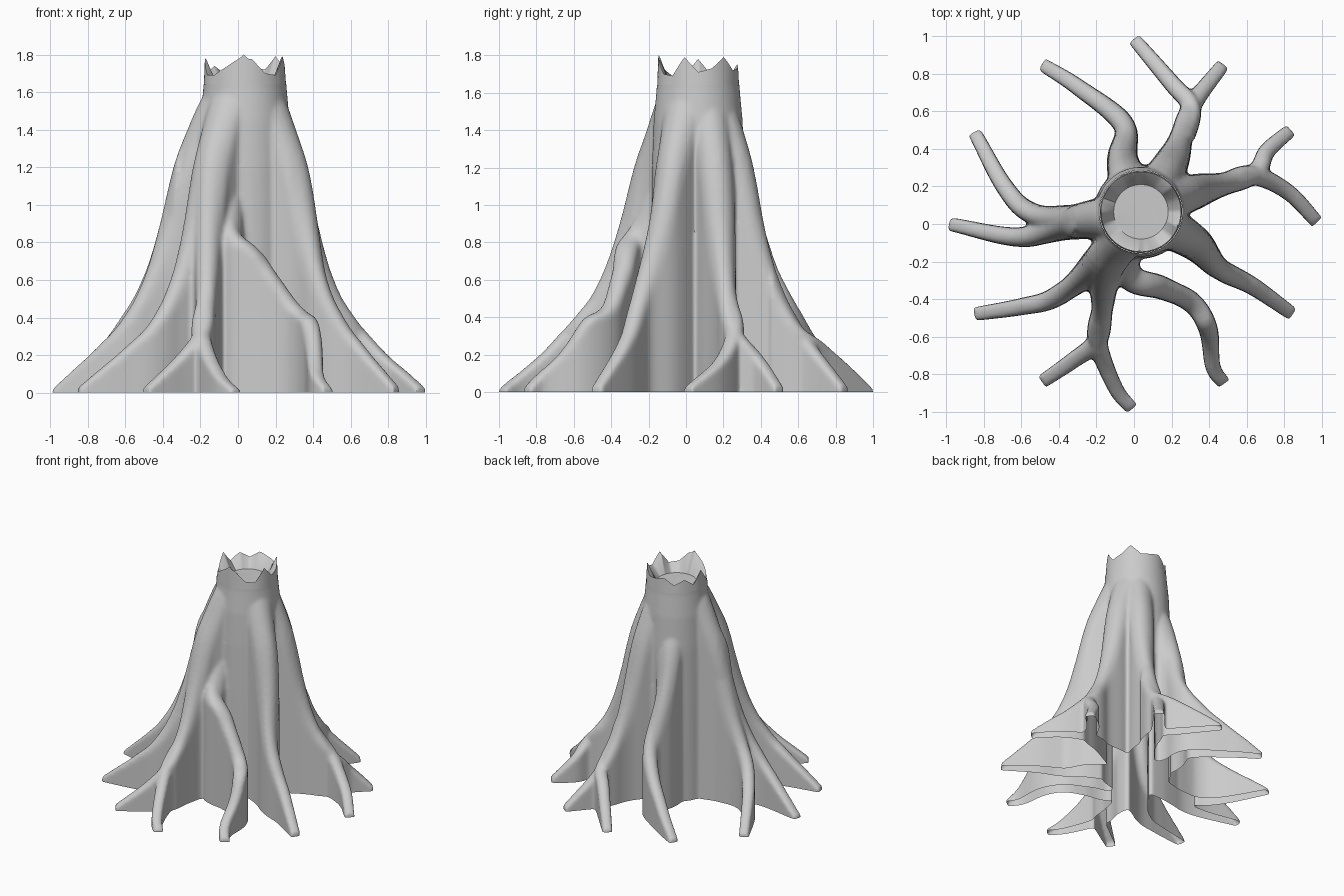
import bpy, bmesh, math
from mathutils import Vector

if "Cube" in bpy.data.objects:
    bpy.data.objects.remove(bpy.data.objects["Cube"])

CX, CY = 0.037, 0.065          # trunk axis
FLOOR = -0.1                   # solids run below ground, trimmed later

# Shared ridge profile: distance out from the trunk axis, height
PROFILE = [(0, 1.66), (.2, 1.62), (.25, 1.52), (.31, 1.37), (.365, 1.23), (.43, .92), (.495, .68), (.57, .5),
           (.67, .34), (.8, .2), (1.1, -.09)]


def lerp_table(table, x):
    for (a, za), (b, zb) in zip(table, table[1:]):
        if x <= b:
            return za + (zb - za) * (x - a) / (b - a)
    return table[-1][1]


def ridge_height(x, y, sink, hump):
    """Height from the profile; the centre drifts from trunk axis to origin outwards."""
    k = max(0, 1 - math.hypot(x, y))
    e = math.hypot(x - CX * k, y - CY * k)
    bump = hump * math.exp(-((e - .68) / .09) ** 2)
    e += sink * max(0, 1 - e) ** 2
    return bump + sum(lerp_table(PROFILE, max(0, e + d)) for d in (-.02, 0, .02)) / 3


def smooth_path(pts, sink, hump, steps=9):
    p = [Vector(q) for q in pts]
    p = [2 * p[0] - p[1]] + p + [2 * p[-1] - p[-2]]
    out = []
    for a, b, c, d in zip(p, p[1:], p[2:], p[3:]):
        for i in range(steps):
            t = i / steps
            out.append(0.5 * (2 * b + (c - a) * t + (2 * a - 5 * b + 4 * c - d) * t * t
                              + (3 * b - a - 3 * c + d) * t ** 3))
    out.append(p[-2])
    return [Vector((q.x, q.y, max(.015, ridge_height(q.x, q.y, sink, hump)))) for q in out]


def add_fin(bm, pts, sink=0, hump=0):
    """Thin wall from ground to a rounded ridge that follows the plan path."""
    path = smooth_path(pts, sink, hump)
    rings = []
    for i, p in enumerate(path):
        d = path[min(i + 1, len(path) - 1)] - path[max(i - 1, 0)]
        run = max(math.hypot(d.x, d.y), 1e-4)
        side = Vector((-d.y, d.x, 0)) / run
        slope = min(abs(d.z) / run, 4)
        w = 0.034 + 0.02 * min(p.z / .5, 1) + 0.05 * max(0, p.z - .6)
        drop = w * math.sqrt(.3 + slope ** 2) * min(1, .4 + 2 * p.z)
        ring = [p + side * w * 1.05 + Vector((0, 0, FLOOR - p.z))]
        for k in range(9):
            a = math.pi * k / 8
            q = p + side * w * math.cos(a)
            ring.append(Vector((q.x, q.y, max(p.z - drop * (1 - math.sin(a)), FLOOR + .02))))
        ring.append(p - side * w * 1.05 + Vector((0, 0, FLOOR - p.z)))
        rings.append([bm.verts.new(v) for v in ring])
    n = len(rings[0])
    faces = [bm.faces.new((r[j], r[(j + 1) % n], s[(j + 1) % n], s[j]))
             for r, s in zip(rings, rings[1:]) for j in range(n)]
    faces += [bm.faces.new(rings[0]), bm.faces.new(rings[-1])]
    bmesh.ops.recalc_face_normals(bm, faces=faces)


def ring_at(bm, r, zs):
    n = len(zs)
    return [bm.verts.new((CX + r * math.cos(2 * math.pi * i / n),
                          CY + r * math.sin(2 * math.pi * i / n), z)) for i, z in enumerate(zs)]


def bridge(bm, a, b):
    n = len(a)
    for i in range(n):
        bm.faces.new((a[i], a[(i + 1) % n], b[(i + 1) % n], b[i]))


def make_object(name, bm):
    me = bpy.data.meshes.new(name)
    bm.to_mesh(me)
    bm.free()
    ob = bpy.data.objects.new(name, me)
    bpy.context.collection.objects.link(ob)
    return ob


# Trunk core
bm = bmesh.new()
core = [ring_at(bm, r, [z] * 48) for r, z in
        [(.25, FLOOR), (.25, .8), (.247, 1.2), (.238, 1.45), (.222, 1.62), (.217, 1.8)]]
for a, b in zip(core, core[1:]):
    bridge(bm, a, b)
bm.faces.new(core[0][::-1])
bm.faces.new(core[-1])

# Front left root, forked
knee = (-.195, -.62)
add_fin(bm, [(0, 0), (-.14, -.22), (-.17, -.46), knee, (-.33, -.73), (-.49, -.84)], 0, .03)
add_fin(bm, [(-.17, -.46), knee, (-.1, -.87), (-.01, -.985)], 0, .03)
# Front right root, bent and lower
add_fin(bm, [(-.06, 0), (-.03, -.27), (.15, -.34), (.31, -.42), (.395, -.56), (.42, -.76), (.48, -.85)], .24, .09)
# Left front root
add_fin(bm, [(0, 0), (-.2, -.22), (-.42, -.39), (-.6, -.44), (-.85, -.48)])
# Left root with side branch
add_fin(bm, [(0, .05), (-.31, .01), (-.6, -.07), (-.985, 0)])
add_fin(bm, [(-.31, .01), (-.55, .06), (-.69, .2), (-.85, .49)])
# Back left root
add_fin(bm, [(0, .1), (-.06, .34), (-.055, .53), (-.3, .73), (-.49, .85)], .15)
# Back root, forked
knee = (.305, .62)
add_fin(bm, [(.1, .15), (.22, .37), knee, (.475, .85)])
add_fin(bm, [(.27, .47), knee, (.2, .75), (0, .985)])
# Right back root, forked
knee = (.63, .26)
add_fin(bm, [(.1, .1), (.35, .18), knee, (.71, .39), (.835, .5)], 0, .03)
add_fin(bm, [(.48, .215), knee, (.82, .17), (.975, .01)], 0, .03)
# Right front root
add_fin(bm, [(.1, .03), (.32, -.1), (.45, -.235), (.63, -.33), (.845, -.48)])
solid = make_object("stump_solid", bm)

# Fuse the parts and soften the joins
rm = solid.modifiers.new("fuse", 'REMESH')
rm.mode = 'VOXEL'
rm.voxel_size = 0.012
sm = solid.modifiers.new("soften", 'SMOOTH')
sm.factor = 0.5
sm.iterations = 8
dg = bpy.context.evaluated_depsgraph_get()
fused = bpy.data.meshes.new_from_object(solid.evaluated_get(dg))
bpy.data.objects.remove(solid)

# Trim to an open shell between the ground and the rim
bm = bmesh.new()
bm.from_mesh(fused)
for z, n in ((0, -1), (1.64, 1)):
    bmesh.ops.bisect_plane(bm, geom=bm.verts[:] + bm.edges[:] + bm.faces[:], dist=1e-5,
                           plane_co=(0, 0, z), plane_no=(0, 0, n), clear_outer=True)
trunk = make_object("trunk_and_roots", bm)

# Broken rim: tooth heights every 20 degrees, counted from the right side
TEETH = [1.71, 1.73, 1.79, 1.72, 1.73, 1.75, 1.7, 1.74, 1.69,
         1.78, 1.69, 1.69, 1.73, 1.775, 1.775, 1.7, 1.69, 1.79]
SUB = 5
tops = [a + (b - a) * k / SUB for a, b in zip(TEETH, TEETH[1:] + TEETH[:1]) for k in range(SUB)]
tops[66:69] = [1.785, 1.8, 1.785]       # broad front peak
bm = bmesh.new()
N = len(tops)
loops = [ring_at(bm, .219, [1.635] * N), ring_at(bm, .213, tops),
         ring_at(bm, .207, [z - .004 for z in tops]), ring_at(bm, .145, [1.635] * N)]
for a, b in zip(loops, loops[1:]):
    bridge(bm, a, b)
bm.faces.new(loops[-1])
rim = make_object("broken_rim", bm)

for ob in (trunk, rim):
    bpy.ops.object.select_all(action='DESELECT')
    ob.select_set(True)
    bpy.context.view_layer.objects.active = ob
    bpy.ops.object.shade_smooth_by_angle(angle=math.radians(40))
